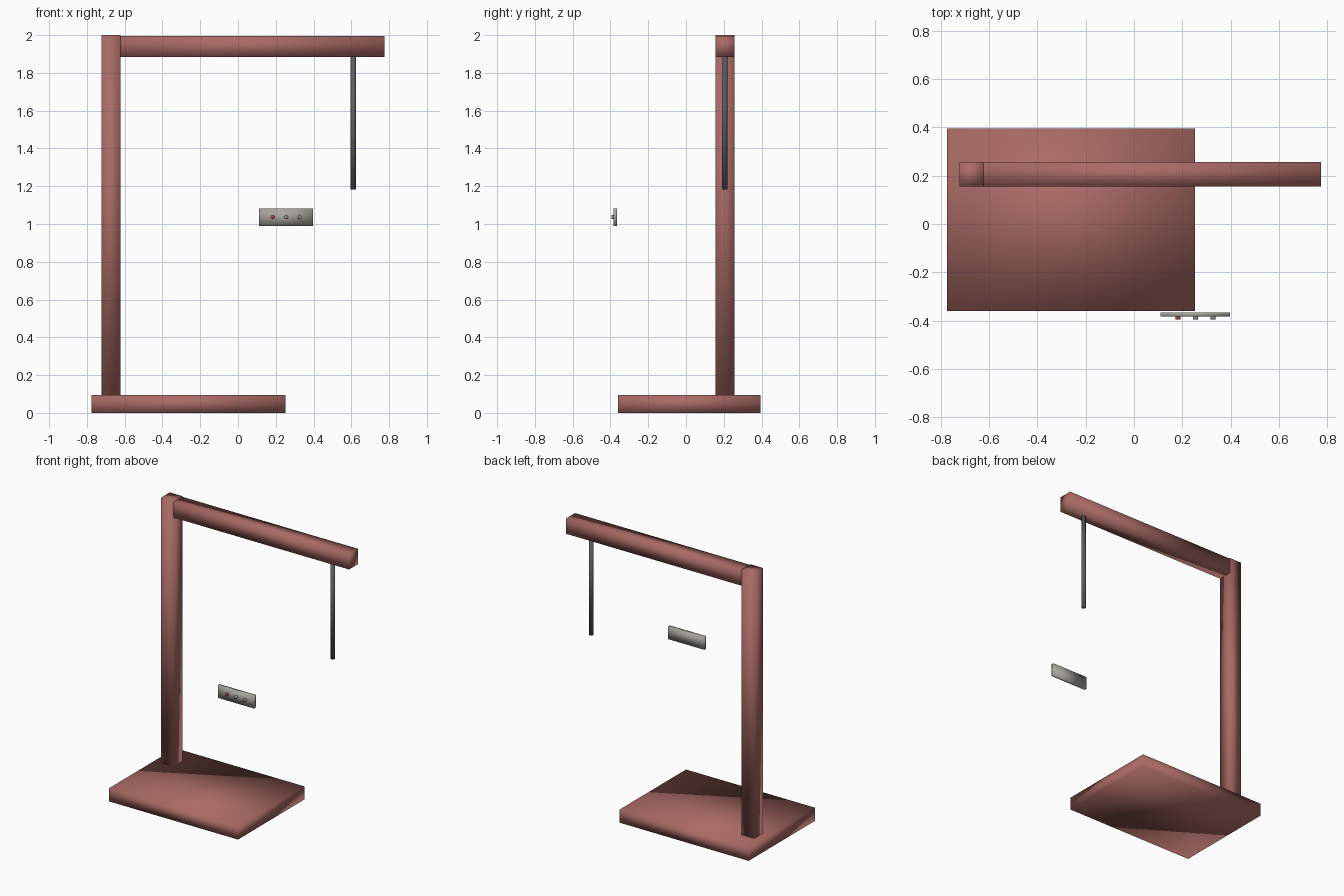
import bpy
from math import radians
from mathutils import Vector

cube = bpy.data.objects.get("Cube")
if cube:
    bpy.data.objects.remove(cube, do_unlink=True)


def make_material(name, rgb):
    mat = bpy.data.materials.new(name)
    mat.use_nodes = True
    colour = (*rgb, 1)
    mat.diffuse_color = colour
    mat.node_tree.nodes["Principled BSDF"].inputs["Base Color"].default_value = colour
    return mat


brick = make_material("brick red paint", (0.40, 0.145, 0.13))
steel = make_material("dark steel", (0.10, 0.115, 0.12))
panel_grey = make_material("panel grey", (0.39, 0.38, 0.34))
button_red = make_material("button red", (0.42, 0.07, 0.07))
button_grey = make_material("button grey", (0.33, 0.33, 0.31))


def finish(name, mat):
    obj = bpy.context.object
    obj.name = obj.data.name = name
    obj.data.materials.append(mat)
    bpy.ops.object.shade_smooth()
    return obj


def box(name, low, high, mat):
    low, high = Vector(low), Vector(high)
    bpy.ops.mesh.primitive_cube_add(size=1, location=(low + high) / 2)
    bpy.context.object.scale = high - low
    bpy.ops.object.transform_apply(location=False, rotation=False, scale=True)
    return finish(name, mat)


def cylinder(name, centre, radius, length, mat, tilt=0):
    bpy.ops.mesh.primitive_cylinder_add(vertices=16, radius=radius, depth=length,
                                        location=centre, rotation=(tilt, 0, 0))
    return finish(name, mat)


# Stand: base plate, upright post and horizontal arm
back, front = 0.257, 0.155
box("base_plate", (-0.775, -0.36, 0), (0.252, 0.395, 0.094), brick)
box("upright_post", (-0.723, front, 0.09), (-0.623, back, 2), brick)
box("top_arm", (-0.623, front, 1.885), (0.775, back, 1.995), brick)

# Hanging rod under the arm
cylinder("hanging_rod", (0.611, 0.204, 1.535), 0.0145, 0.706, steel)

# Floating control panel with three buttons
box("control_panel", (0.11, -0.384, 0.99), (0.398, -0.366, 1.082), panel_grey)
for i, mat in enumerate((button_red, button_grey, button_grey)):
    cylinder(f"panel_button_{i + 1}", (0.183 + 0.072 * i, -0.388, 1.036),
             0.0105, 0.014, mat, tilt=radians(90))
